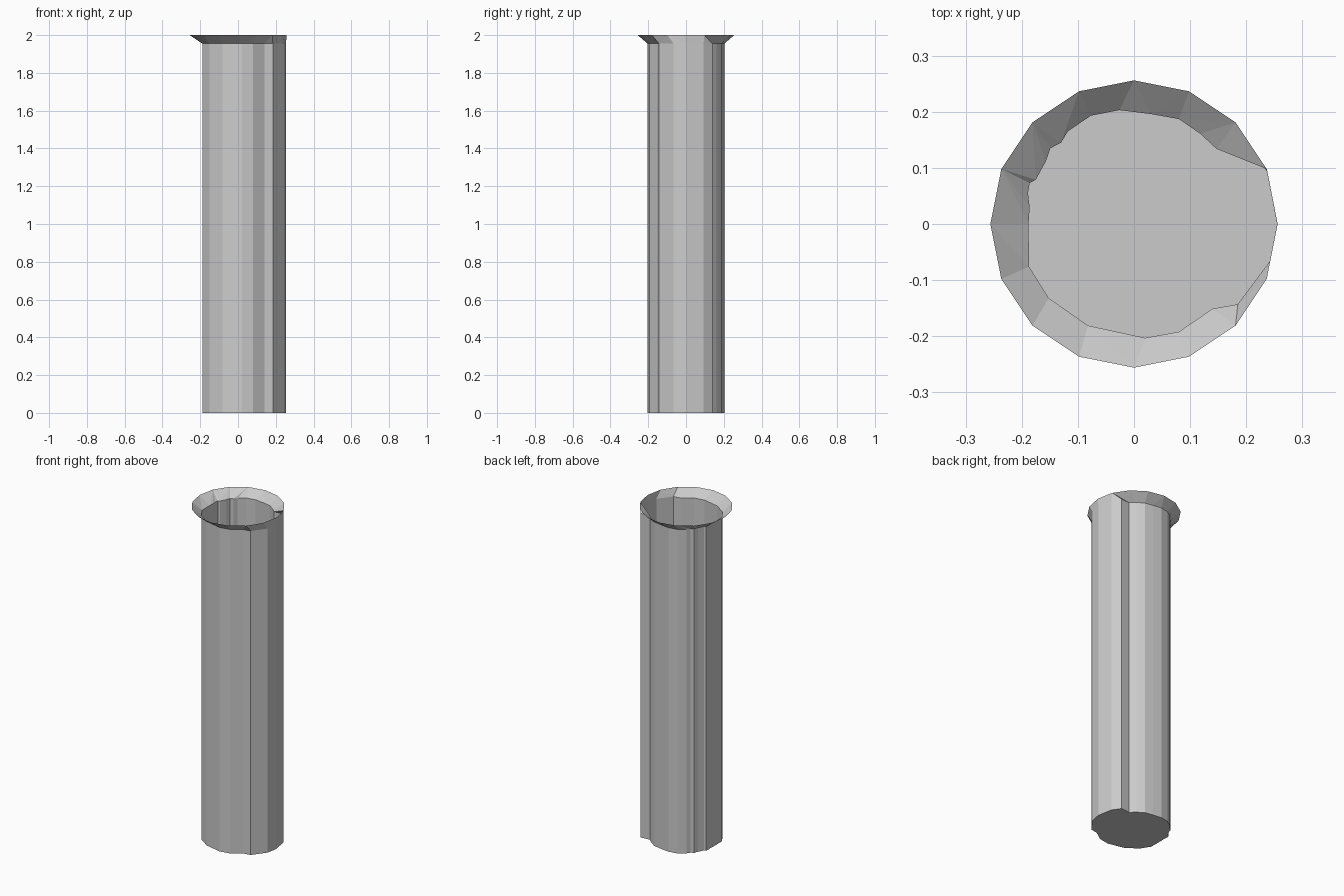
import bpy, bmesh, math

if "Cube" in bpy.data.objects:
    bpy.data.objects.remove(bpy.data.objects["Cube"])

# Irregular cross-section of the shaft, counter-clockwise from +x
SECTION = [
    (0.255, 0.0), (0.238, 0.092), (0.206, 0.139), (0.147, 0.134), (0.118, 0.161),
    (0.08, 0.187), (0.03, 0.196), (-0.026, 0.203), (-0.077, 0.193), (-0.118, 0.165),
    (-0.13, 0.145), (-0.149, 0.135), (-0.157, 0.112), (-0.175, 0.079),
    (-0.186, 0.073), (-0.189, 0.055), (-0.186, 0.03), (-0.188, 0.0),
    (-0.187, -0.076), (-0.177, -0.092), (-0.152, -0.132), (-0.082, -0.181),
    (0.02, -0.203), (0.08, -0.192), (0.14, -0.151), (0.185, -0.143), (0.243, -0.065),
]
RIM_Z, TOP_Z, RIM_R, RIM_SIDES = 1.955, 2.0, 0.256, 16


def make_object(name, bm):
    mesh = bpy.data.meshes.new(name)
    bm.to_mesh(mesh)
    bm.free()
    obj = bpy.data.objects.new(name, mesh)
    bpy.context.collection.objects.link(obj)


def ring(bm, points, z):
    return [bm.verts.new((x, y, z)) for x, y in points]


def angles(loop):
    a = [math.atan2(v.co.y, v.co.x) % math.tau for v in loop]
    return a + [math.tau]


def stitch(bm, lower, upper):
    """Join two loops of different counts with triangles, in angular order."""
    la, ua = angles(lower), angles(upper)
    n, m = len(lower), len(upper)
    i = j = 0
    while i < n or j < m:
        if j == m or (i < n and la[i + 1] <= ua[j + 1]):
            bm.faces.new((lower[i], lower[(i + 1) % n], upper[j % m]))
            i += 1
        else:
            bm.faces.new((lower[i % n], upper[(j + 1) % m], upper[j]))
            j += 1


# Shaft: closed at the bottom, open at the top
bm = bmesh.new()
base = ring(bm, SECTION, 0.0)
top = ring(bm, SECTION, RIM_Z)
n = len(SECTION)
for i in range(n):
    k = (i + 1) % n
    bm.faces.new((base[i], base[k], top[k], top[i]))
bm.faces.new(base[::-1])

# Flared rim: section blends out to a regular 16-sided mouth
mouth = ring(bm, [(RIM_R * math.cos(math.tau * i / RIM_SIDES),
                   RIM_R * math.sin(math.tau * i / RIM_SIDES))
                  for i in range(RIM_SIDES)], TOP_Z)
stitch(bm, top, mouth)
make_object("flared_tube", bm)
